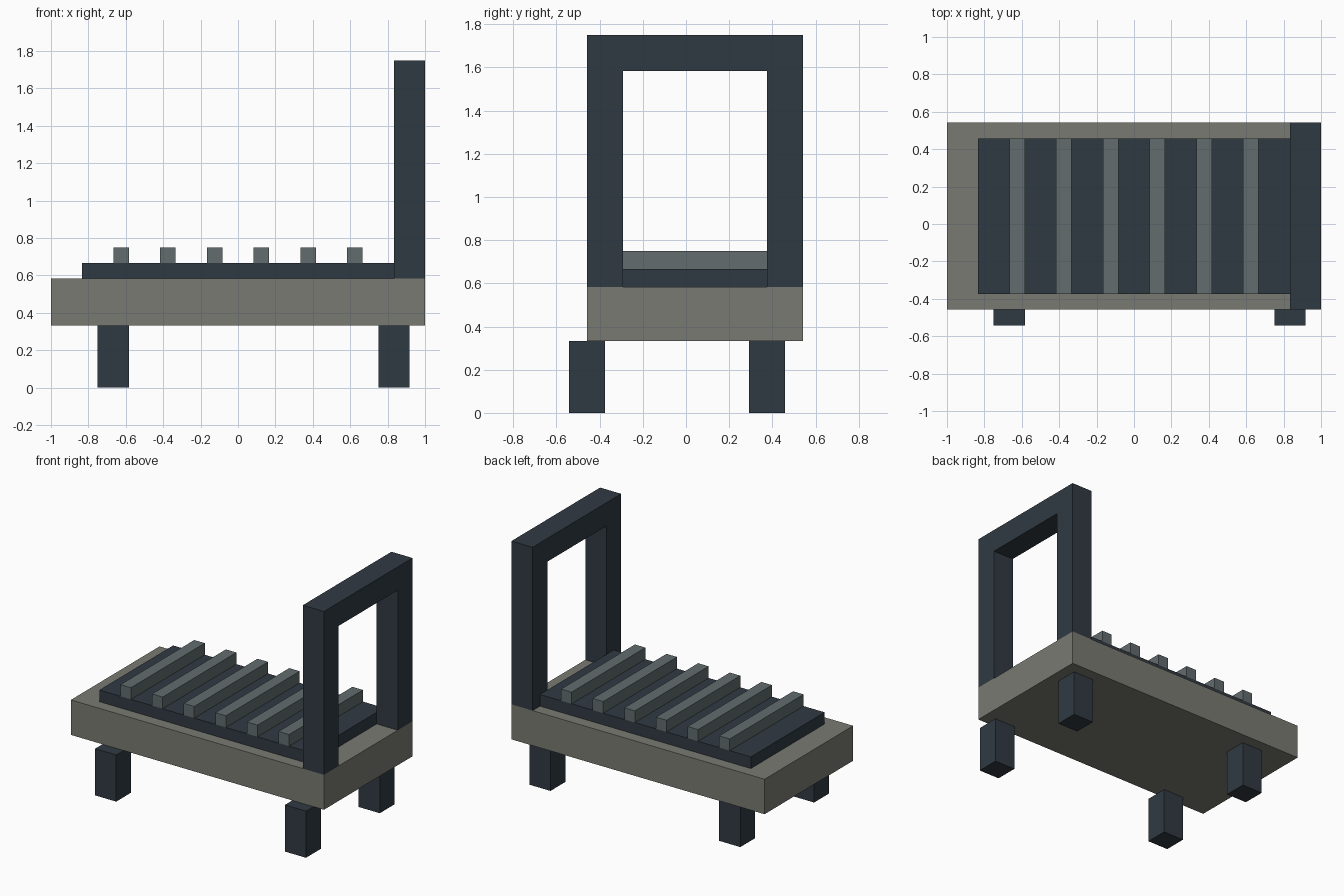
import bpy
import bmesh

if "Cube" in bpy.data.objects:
    bpy.data.objects.remove(bpy.data.objects["Cube"])

U = 1 / 12  # the model sits on a grid of twelfths


def material(name, rgb):
    mat = bpy.data.materials.new(name)
    mat.diffuse_color = (*rgb, 1)
    mat.use_nodes = True
    mat.node_tree.nodes["Principled BSDF"].inputs["Base Color"].default_value = mat.diffuse_color
    return mat


DARK = material("dark_metal", (0.030, 0.042, 0.055))
DECK = material("warm_grey", (0.195, 0.195, 0.170))
SLAT = material("cool_grey", (0.122, 0.150, 0.155))


def extrude_profile(name, points, x0, x1, mat):
    """Extrude a (y, z) outline along x; all sizes in grid units."""
    bm = bmesh.new()
    face = bm.faces.new([bm.verts.new((x0 * U, y * U, z * U)) for y, z in points])
    ext = bmesh.ops.extrude_face_region(bm, geom=[face])
    verts = [v for v in ext["geom"] if isinstance(v, bmesh.types.BMVert)]
    bmesh.ops.translate(bm, verts=verts, vec=((x1 - x0) * U, 0, 0))
    bmesh.ops.recalc_face_normals(bm, faces=bm.faces)
    mesh = bpy.data.meshes.new(name)
    bm.to_mesh(mesh)
    bm.free()
    mesh.materials.append(mat)
    obj = bpy.data.objects.new(name, mesh)
    bpy.context.collection.objects.link(obj)
    return obj


def box(name, x, y, z, mat):
    outline = [(y[0], z[0]), (y[1], z[0]), (y[1], z[1]), (y[0], z[1])]
    return extrude_profile(name, outline, x[0], x[1], mat)


# Four stubby legs, offset towards the front and right
for side, x in (("left", -9), ("right", 9)):
    for end, y in (("front", -6.5), ("back", 3.5)):
        box(f"{end}_{side}_leg", (x, x + 2), (y, y + 2), (0, 4), DARK)

# Thick platform and the thin panel on top of it
box("platform", (-12, 12), (-5.5, 6.5), (4, 7), DECK)
box("top_panel", (-10, 10), (-4.5, 5.5), (7, 8), DARK)

# Raised grip slats across the panel
for i in range(6):
    box(f"slat_{i + 1}", (-8 + 3 * i, -7 + 3 * i), (-4.5, 5.5), (8, 9), SLAT)

# Upright push handle: two posts joined by a top bar
handle = [(-5.5, 7), (-3.5, 7), (-3.5, 19), (4.5, 19),
          (4.5, 7), (6.5, 7), (6.5, 21), (-5.5, 21)]
extrude_profile("push_handle", handle, 10, 12, DARK)
